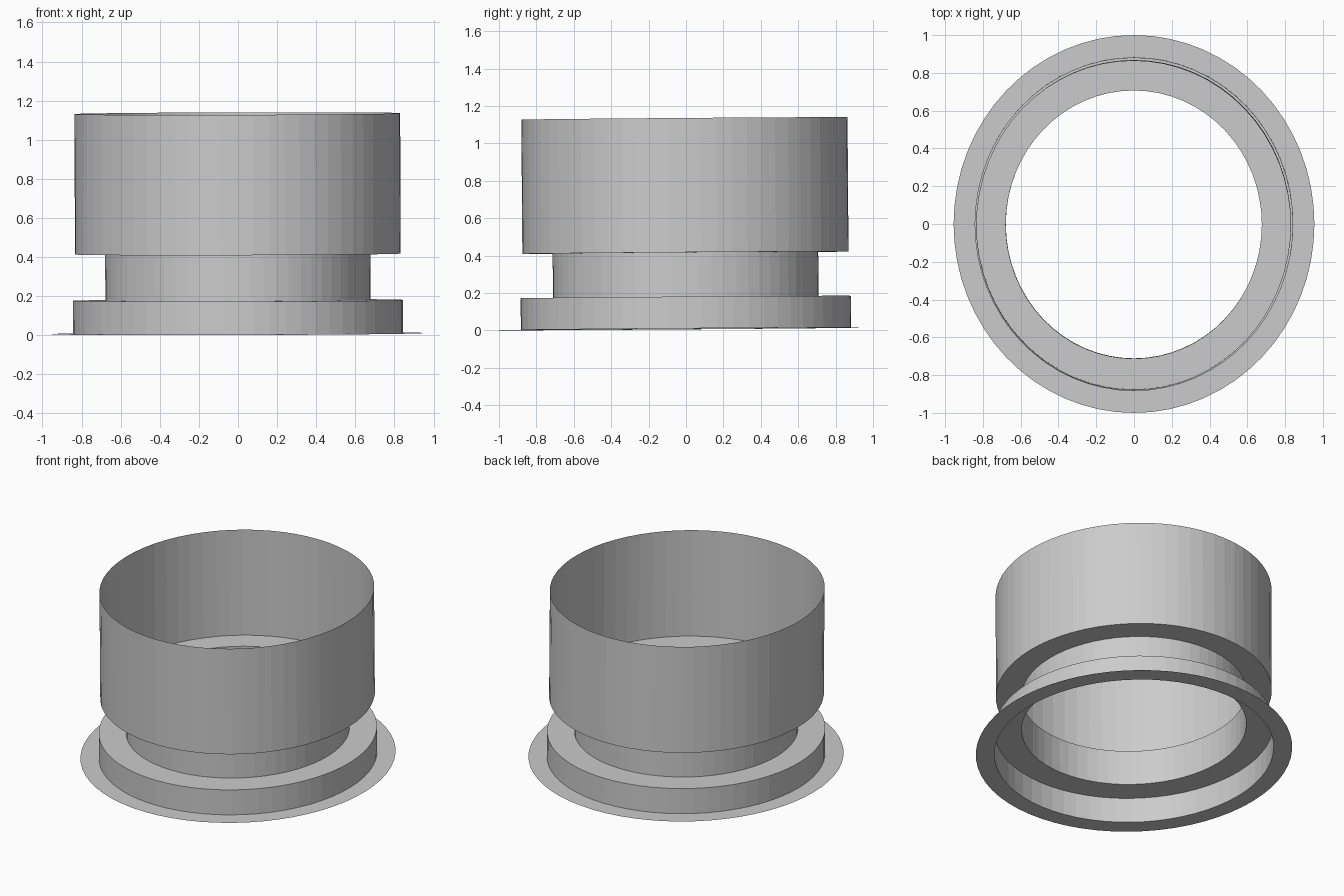
import bpy, bmesh
from math import cos, sin, tau
from mathutils import Matrix

if "Cube" in bpy.data.objects:
    bpy.data.objects.remove(bpy.data.objects["Cube"])

SIDES = 64
X_RATIO = 0.955            # rings are slightly oval
TILT = (Matrix.Translation((0, 0, 0.0085))
        @ Matrix.Rotation(0.0075, 4, 'X') @ Matrix.Rotation(-0.003, 4, 'Y'))


def lathe(name, profile):
    """Thin open shell from (radius, z) points, listed from bottom/outside up."""
    bm = bmesh.new()
    rings = []
    for r, z in profile:
        rings.append([bm.verts.new((r * X_RATIO * cos(tau * i / SIDES),
                                    r * sin(tau * i / SIDES), z))
                      for i in range(SIDES)])
    for a, b in zip(rings, rings[1:]):
        for i in range(SIDES):
            j = (i + 1) % SIDES
            bm.faces.new((a[i], a[j], b[j], b[i]))
    bm.transform(TILT)
    mesh = bpy.data.meshes.new(name)
    bm.to_mesh(mesh)
    bm.free()
    obj = bpy.data.objects.new(name, mesh)
    bpy.context.collection.objects.link(obj)
    return obj


# Flat flange on the ground
lathe("base_flange", [(1.0, 0), (0.883, 0)])
# Low base band with its top ledge
lathe("base_band", [(0.883, 0), (0.883, 0.17), (0.71, 0.17)])
# Recessed neck
lathe("neck", [(0.71, 0.17), (0.71, 0.407)])
# Upper cup: ledge underneath and tall open wall
lathe("upper_cup", [(0.71, 0.407), (0.872, 0.407), (0.872, 1.125)])
